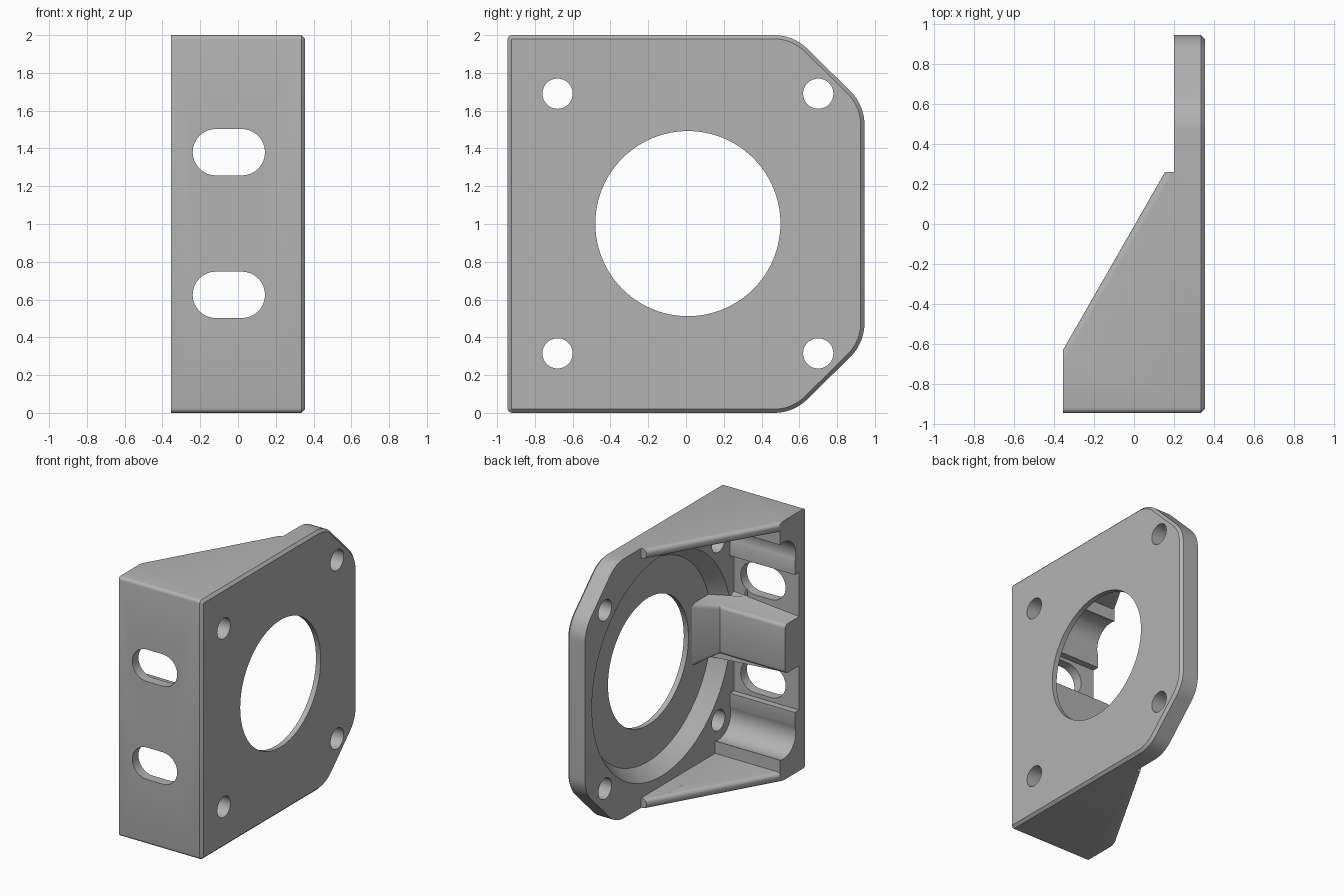
import bpy, bmesh
from math import sin, cos, pi, radians
from mathutils import Matrix

cube = bpy.data.objects.get("Cube")
if cube:
    bpy.data.objects.remove(cube, do_unlink=True)

grey = bpy.data.materials.new("plain_grey")
grey.use_nodes = True
GREY = (0.45, 0.45, 0.45, 1)
grey.diffuse_color = GREY
grey.node_tree.nodes["Principled BSDF"].inputs["Base Color"].default_value = GREY


def finish(name, bm):
    bmesh.ops.recalc_face_normals(bm, faces=bm.faces)
    me = bpy.data.meshes.new(name)
    bm.to_mesh(me)
    bm.free()
    me.materials.append(grey)
    ob = bpy.data.objects.new(name, me)
    bpy.context.collection.objects.link(ob)
    return ob


def prism_bm(pts, axis, lo, hi):
    """Extrude a 2D outline along one axis."""
    place = {"x": lambda a, b, t: (t, a, b),
             "y": lambda a, b, t: (a, t, b),
             "z": lambda a, b, t: (a, b, t)}[axis]
    bm = bmesh.new()
    rings = [[bm.verts.new(place(a, b, t)) for a, b in pts] for t in (lo, hi)]
    n = len(pts)
    for ring in rings:
        bm.faces.new(ring)
    for i in range(n):
        j = (i + 1) % n
        bm.faces.new((rings[0][i], rings[0][j], rings[1][j], rings[1][i]))
    bmesh.ops.recalc_face_normals(bm, faces=bm.faces)
    return bm


def prism(name, pts, axis, lo, hi):
    return finish(name, prism_bm(pts, axis, lo, hi))


def arc(cx, cy, r, a0, a1, n):
    return [(cx + r * cos(radians(a0 + (a1 - a0) * i / n)),
             cy + r * sin(radians(a0 + (a1 - a0) * i / n))) for i in range(n + 1)]


def circle(cx, cy, r, n=48):
    return arc(cx, cy, r, 0, 360, n)[:-1]


def boolean(body, tool, op):
    mod = body.modifiers.new("join", "BOOLEAN")
    mod.operation, mod.solver, mod.object = op, "EXACT", tool
    bpy.context.view_layer.objects.active = body
    bpy.ops.object.modifier_apply(modifier=mod.name)
    bpy.data.objects.remove(tool, do_unlink=True)


def cut(body, tool):
    boolean(body, tool, "DIFFERENCE")


def add(body, tool):
    boolean(body, tool, "UNION")


def flip(pts):
    return [(a, 2 - b) for a, b in pts]


X0, X1, Y, INNER, WALL = -0.355, 0.355, 0.945, 0.2, 0.075

# Side outline: rounded front corners, clipped and rounded back corners
R = 0.25
upper = (arc(Y - R, 1.525, R, 0, 45, 8) + arc(0.467, 2 - R, R, 45, 90, 8)
         + arc(-Y + 0.025, 1.975, 0.025, 90, 180, 4))
bm = prism_bm(upper + flip(upper)[::-1], "x", X0, X1)
rim = [e for e in bm.edges if all(v.co.x > X1 - 0.001 for v in e.verts)]
bmesh.ops.bevel(bm, geom=rim, offset=0.02, segments=1, affect="EDGES")
bracket = finish("mounting_bracket", bm)

# Sloping gussets and open interior
cut(bracket, prism("slope_cutter", [(X0 - 0.345, -1.232), (0.155, 0.26), (INNER, 0.26),
                                    (INNER, 2), (-0.7, 2)], "z", -1, 3))
cut(bracket, prism("interior_cutter", [(-Y + WALL, WALL), (2, WALL), (2, 2 - WALL),
                                       (-Y + WALL, 2 - WALL)], "x", -1, INNER))

# Round rims on the sloping gusset edges
bm = bmesh.new()
bm.from_mesh(bracket.data)
slope = 0.89 / 0.51


def on_slope(v):
    return abs(v.co.y - 0.26 - slope * (v.co.x - 0.155)) < 0.004


rims = [e for e in bm.edges if all(on_slope(v) for v in e.verts)
        and abs(e.verts[0].co.z - e.verts[1].co.z) < 0.001 and e.calc_length() > 0.5]
bmesh.ops.bevel(bm, geom=rims, offset=0.03, segments=4, profile=0.5, affect="EDGES")
bm.to_mesh(bracket.data)
bm.free()

# Conical pocket and the large round opening
bm = bmesh.new()
bmesh.ops.create_cone(bm, cap_ends=True, segments=96, radius1=0.93, radius2=0.77, depth=0.23,
                      matrix=Matrix.Translation((INNER, 0.01, 1)) @ Matrix.Rotation(pi / 2, 4, "Y"))
cut(bracket, finish("pocket_cutter", bm))

# Central rib with a flared foot
bm = prism_bm([(X0, -0.9), (0.33, -0.9), (0.33, -0.5), (INNER, -0.7), (X0, -0.7)], "z", 0.81, 1.19)
for v in bm.verts:
    if v.co.x > 0.3:
        v.co.z = 1 + (v.co.z - 1) * 1.3
long_edges = [e for e in bm.edges if all(v.co.y > -0.75 for v in e.verts)
              and abs(e.verts[0].co.x - e.verts[1].co.x) > 0.05]
bmesh.ops.bevel(bm, geom=long_edges, offset=0.03, segments=4, profile=0.5, affect="EDGES")
add(bracket, finish("central_rib", bm))

# Corner fillers with screw channels
filler = [(-0.9, 0.05), (-0.64, 0.05), (-0.64, 0.3), (-0.82, 0.3), (-0.82, 0.47), (-0.9, 0.47)]
channel = circle(-0.68, 0.315, 0.15)
for shape in (lambda p: p, flip):
    add(bracket, prism("corner_filler", shape(filler), "x", X0, 0.25))
    cut(bracket, prism("channel_cutter", shape(channel), "x", -1, INNER))

# Large opening, screw holes and front slots
cut(bracket, prism("opening_cutter", circle(0.01, 1.002, 0.49, 96), "x", INNER, 1))
for y in (-0.68, 0.7):
    for z in (0.315, 1.69):
        cut(bracket, prism("screw_cutter", circle(y, z, 0.08), "x", 0.1, 1))
for z in (0.625, 1.38):
    slot = arc(0.02, z, 0.123, -90, 90, 16) + arc(-0.117, z, 0.123, 90, 270, 16)
    cut(bracket, prism("slot_cutter", slot, "y", -1.2, -0.8))

bpy.ops.object.select_all(action="DESELECT")
bracket.select_set(True)
bpy.context.view_layer.objects.active = bracket
bpy.ops.object.shade_smooth_by_angle(angle=radians(30))
